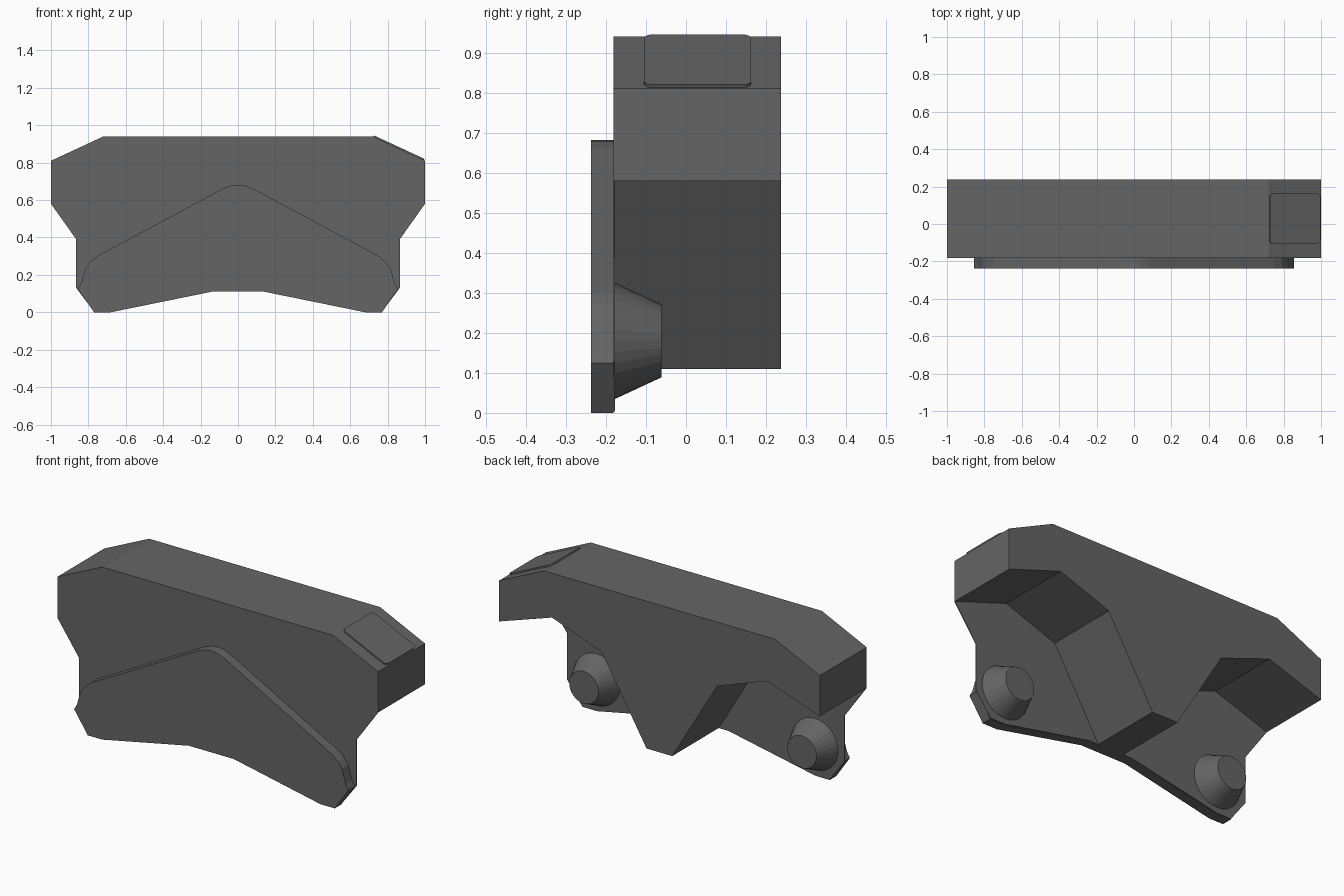
import bpy, bmesh, math
from mathutils import Vector, Matrix

if "Cube" in bpy.data.objects:
    bpy.data.objects.remove(bpy.data.objects["Cube"])

grey = bpy.data.materials.new("dark_grey")
grey.diffuse_color = (0.13, 0.13, 0.13, 1)
grey.use_nodes = True
grey.node_tree.nodes["Principled BSDF"].inputs["Base Color"].default_value = grey.diffuse_color


def finish(name, bm):
    bmesh.ops.recalc_face_normals(bm, faces=bm.faces[:])
    me = bpy.data.meshes.new(name)
    bm.to_mesh(me)
    bm.free()
    me.materials.append(grey)
    ob = bpy.data.objects.new(name, me)
    bpy.context.collection.objects.link(ob)
    return ob


def extrude(name, points, offset):
    """Closed outline of 3D points swept along an offset."""
    bm = bmesh.new()
    face = bm.faces.new([bm.verts.new(p) for p in points])
    res = bmesh.ops.extrude_face_region(bm, geom=[face], use_keep_orig=True)
    verts = [g for g in res["geom"] if isinstance(g, bmesh.types.BMVert)]
    bmesh.ops.translate(bm, vec=offset, verts=verts)
    return finish(name, bm)


def slab(name, half, y0, y1):
    """Right half outline (x, z), top to bottom, mirrored and swept in y."""
    full = half + [(-x, z) for x, z in reversed(half) if x > 0]
    return extrude(name, [(x, y0, z) for x, z in full], Vector((0, y1 - y0, 0)))


# main body with the W-shaped underside
slab("main_body", [(0.72, 0.94), (1, 0.81), (1, 0.58), (0.67, 0.69),
                   (0.36, 0.58), (0.08, 0.11)], -0.177, 0.237)

# thin backing plate with the two lower ears
lower = [(0.77, 0.003), (0.68, 0.003), (0.14, 0.11)]
slab("backing_plate", [(0.72, 0.94), (1, 0.81), (1, 0.58), (0.865, 0.39),
                       (0.865, 0.13)] + lower, -0.181, -0.177)

# raised chevron on the front
slab("front_chevron", [(0, 0.682), (0.035, 0.678), (0.08, 0.662), (0.75, 0.302),
                       (0.79, 0.27), (0.815, 0.235), (0.828, 0.19), (0.838, 0.155),
                       (0.855, 0.125), (0.77, 0), (0.68, 0), (0.14, 0.11)],
     -0.238, -0.181)

# tapered pegs behind the ears
for side, s in (("right", 1), ("left", -1)):
    bm = bmesh.new()
    place = Matrix.Translation((0.68 * s, -0.119, 0.18)) @ Matrix.Rotation(-math.pi / 2, 4, 'X')
    bmesh.ops.create_cone(bm, cap_ends=True, segments=32, radius1=0.145,
                          radius2=0.091, depth=0.116, matrix=place)
    finish(side + "_peg", bm)

# rounded panel lying on the right shoulder slope
start = Vector((0.72, 0, 0.94))
along = Vector((0.28, 0, -0.13)).normalized()
up = Vector((-along.z, 0, along.x))
u0, u1, v0, v1, r = 0.004, 0.302, -0.105, 0.163, 0.022
outline = []
for k, (u, v) in enumerate([(u1 - r, v1 - r), (u0 + r, v1 - r),
                            (u0 + r, v0 + r), (u1 - r, v0 + r)]):
    for i in range(5):
        a = (k + i / 4) * math.pi / 2
        outline.append(start + along * (u + r * math.cos(a))
                       + Vector((0, v + r * math.sin(a), 0)) - up * 0.002)
extrude("shoulder_panel", outline, up * 0.01)
